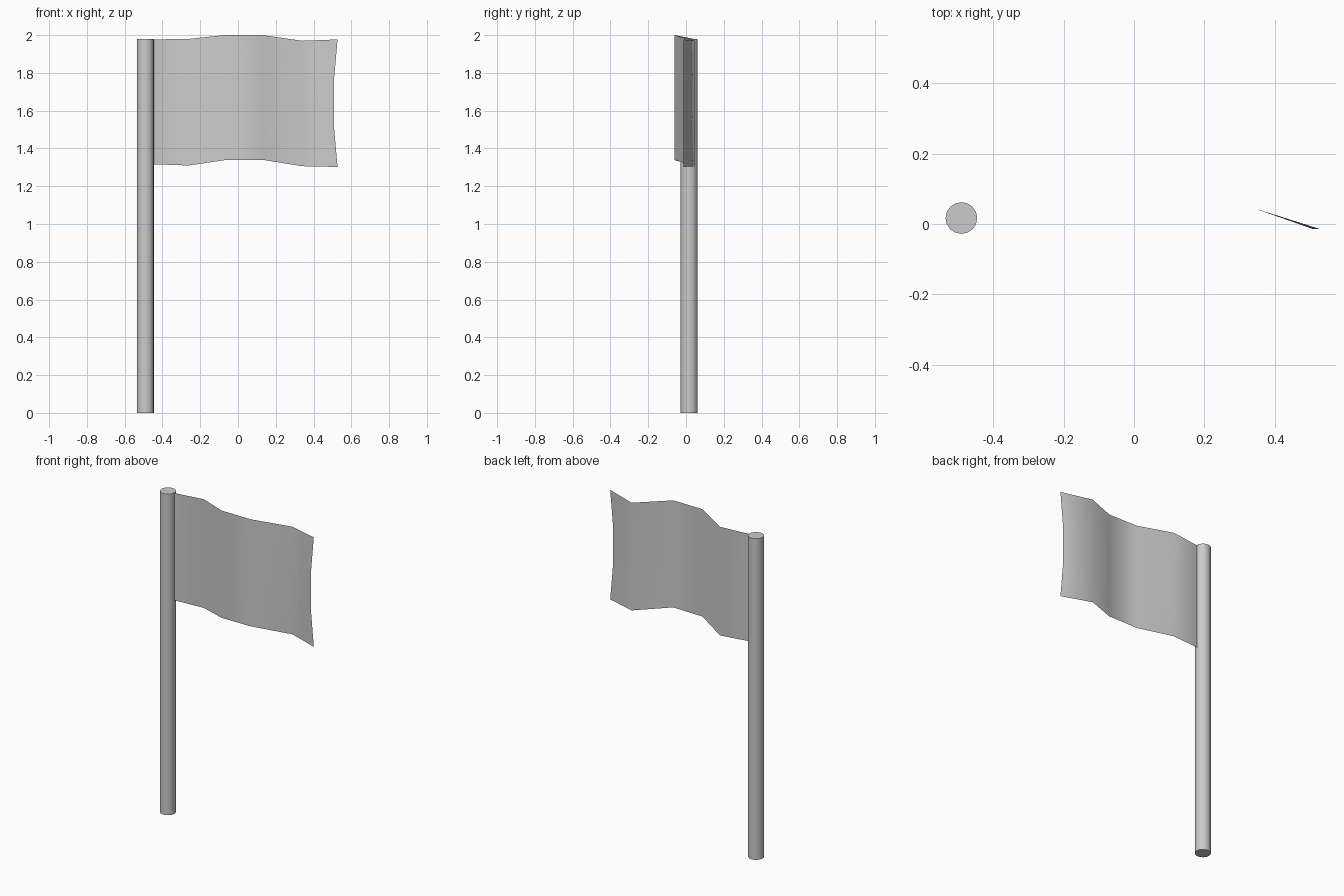
import bpy

if "Cube" in bpy.data.objects:
    bpy.data.objects.remove(bpy.data.objects["Cube"])

# Pole: plain upright cylinder
bpy.ops.mesh.primitive_cylinder_add(vertices=16, radius=0.045, depth=1.98,
                                    location=(-0.49, 0.017, 0.99))
pole = bpy.context.object
pole.name = "pole"
bpy.ops.object.shade_smooth_by_angle()

# Flag cloth: thin sheet, each column is (x, y, top z, bottom z)
columns = [(-0.45, 0.018, 1.977, 1.316),
           (-0.26, 0.04, 1.98, 1.31),
           (-0.07, -0.06, 2.0, 1.338),
           (0.13, -0.062, 2.0, 1.34),
           (0.34, 0.045, 1.97, 1.306),
           (0.527, -0.014, 1.977, 1.302)]
rows = 3
verts, faces = [], []
for i, (x, y, top, bottom) in enumerate(columns):
    for r in range(rows + 1):
        # the free edge bows inwards between its corners
        pull = 0.02 if i == len(columns) - 1 and 0 < r < rows else 0
        verts.append((x - pull, y, bottom + (top - bottom) * r / rows))

n = rows + 1
for i in range(len(columns) - 1):
    for r in range(rows):
        a = i * n + r
        faces.append((a, a + n, a + n + 1, a + 1))

mesh = bpy.data.meshes.new("flag_cloth")
mesh.from_pydata(verts, [], faces)
flag = bpy.data.objects.new("flag_cloth", mesh)
bpy.context.collection.objects.link(flag)
for p in mesh.polygons:
    p.use_smooth = True
